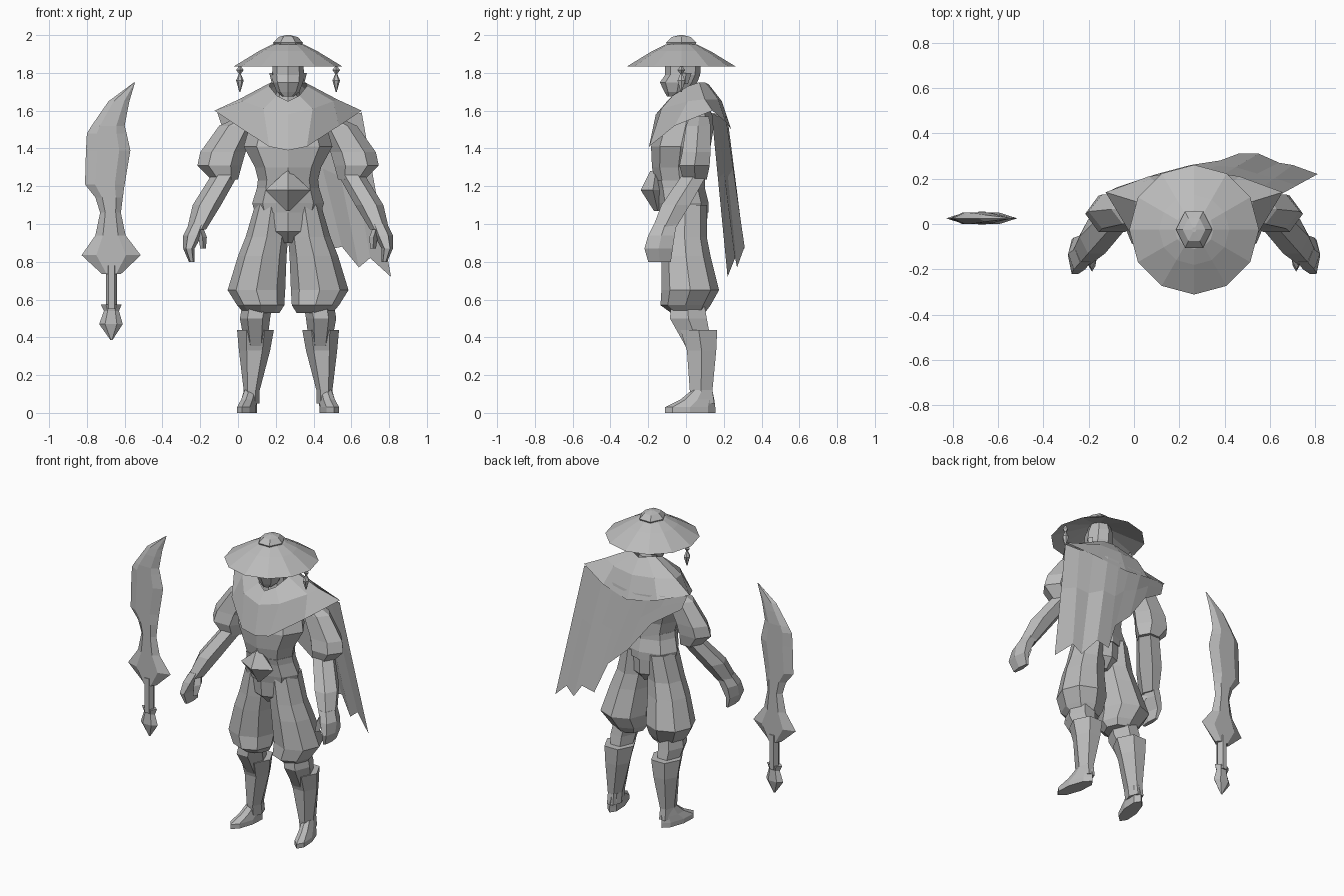
import bpy
import bmesh
from math import cos, sin, pi
from mathutils import Vector

default_cube = bpy.data.objects.get("Cube")
if default_cube:
    bpy.data.objects.remove(default_cube, do_unlink=True)

# One plain grey for everything
grey = bpy.data.materials.new("plain grey")
grey.use_nodes = True
colour = (.5, .5, .5, 1)
grey.diffuse_color = colour
grey.node_tree.nodes["Principled BSDF"].inputs["Base Color"].default_value = colour

MID = .265  # the figure stands to the left of the origin, the sword to the right


def skin(name, rows, closed=True, caps=True):
    """Join rows of points into a flat shaded surface, each row linked to the next."""
    bm = bmesh.new()
    rows = [[bm.verts.new(point) for point in row] for row in rows]
    count = len(rows[0])
    for low, high in zip(rows, rows[1:]):
        for i in range(count if closed else count - 1):
            j = (i + 1) % count
            bm.faces.new((low[i], low[j], high[j], high[i]))
    if caps:
        bm.faces.new(rows[0])
        bm.faces.new(rows[-1])
    bmesh.ops.recalc_face_normals(bm, faces=bm.faces)
    mesh = bpy.data.meshes.new(name)
    bm.to_mesh(mesh)
    bm.free()
    mesh.materials.append(grey)
    bpy.context.collection.objects.link(bpy.data.objects.new(name, mesh))


def ring(z, x, y):
    """A horizontal section: its height and its extent along x and y."""
    return z, x, y


def wide(z, half, y):
    """A section centred on the figure."""
    return ring(z, (MID - half, MID + half), y)


def section(z, x, y, sides, flip, splay):
    """Polygon that fills the given extent, turned out by splay, optionally mirrored."""
    corners = [(cos(2 * pi * i / sides), sin(2 * pi * i / sides)) for i in range(sides)]
    tall = max(c[1] for c in corners)
    points = []
    for u, v in corners:
        py = (y[0] + y[1]) / 2 + v / tall * (y[1] - y[0]) / 2
        px = (x[0] + x[1]) / 2 + u * (x[1] - x[0]) / 2 + splay * py
        points.append(Vector((2 * MID - px if flip else px, py, z)))
    return points


def loft(name, rings, sides=8, flip=False, splay=0):
    skin(name, [section(*r, sides, flip, splay) for r in rings])


def pair(name, rings, sides=6, splay=0):
    """A limb part on the right, and its mirrored copy on the left."""
    loft("right_" + name, rings, sides, False, splay)
    loft("left_" + name, rings, sides, True, splay)


def turned(name, profile, sides, x=MID, y=-.025):
    """Revolve (radius, height) pairs around an upright axis."""
    loft(name, [ring(z, (x - r, x + r), (y - r, y + r)) for r, z in profile], sides)


# Straw hat with a hollow underside, and its cap
turned("hat", [(.03, 1.93), (.15, 1.885), (.286, 1.835), (.155, 1.915), (.085, 1.95), (.03, 1.96)], sides=12)
turned("hat_cap", [(.07, 1.94), (.08, 1.96), (.05, 1.99), (.01, 2)], sides=6)

# Tassels hanging from the rim
for side, label in ((-1, "right"), (1, "left")):
    place = MID + side * .255
    turned(label + "_tassel_bead", [(.002, 1.84), (.02, 1.815), (.002, 1.79)], 4, x=place)
    turned(label + "_tassel", [(.003, 1.8), (.02, 1.76), (.003, 1.7)], 6, x=place)

# Head, ears and neck
loft("head", [wide(1.675, half=.03, y=(-.1, -.04)),
              wide(1.7, half=.06, y=(-.115, .02)),
              wide(1.75, half=.08, y=(-.138, .06)),
              wide(1.79, half=.085, y=(-.11, .075)),
              wide(1.86, half=.08, y=(-.11, .08)),
              wide(1.92, half=.06, y=(-.08, .06))])
pair("ear", [ring(1.74, x=(.18, .2), y=(-.02, .01)),
             ring(1.8, x=(.165, .2), y=(-.03, .03))], sides=4)
loft("neck", [wide(1.55, half=.09, y=(-.07, .1)),
              wide(1.73, half=.055, y=(-.05, .08))])

# Torso, flaring at the waist skirt
loft("torso", [wide(1.2, half=.15, y=(-.16, .1)),
               wide(1.3, half=.175, y=(-.18, .1)),
               wide(1.41, half=.235, y=(-.185, .13)),
               wide(1.53, half=.2, y=(-.15, .15)),
               wide(1.6, half=.12, y=(-.1, .13))])
loft("waist_skirt", [wide(1.06, half=.175, y=(-.14, .12)),
                     wide(1.11, half=.19, y=(-.15, .12)),
                     wide(1.19, half=.165, y=(-.16, .1)),
                     wide(1.23, half=.16, y=(-.17, .1))])
loft("belt_buckle", [wide(1.07, half=.01, y=(-.17, -.13)),
                     wide(1.18, half=.12, y=(-.24, -.11)),
                     wide(1.28, half=.01, y=(-.19, -.13))], sides=4)

# Baggy trousers
loft("trouser_seat", [wide(.9, half=.03, y=(-.07, .06)),
                      wide(.96, half=.13, y=(-.13, .11)),
                      wide(1.1, half=.17, y=(-.14, .115))])
pair("trouser_leg", [ring(.53, x=(.03, .22), y=(-.08, .1)),
                     ring(.57, x=(-.005, .245), y=(-.135, .13)),
                     ring(.65, x=(-.055, .25), y=(-.13, .175)),
                     ring(.83, x=(0, .257), y=(-.13, .13)),
                     ring(.93, x=(.04, .265), y=(-.125, .11)),
                     ring(1.1, x=(.09, .265), y=(-.12, .11))], sides=8)

# Lower legs, shin guards and feet
pair("knee", [ring(.34, x=(.04, .15), y=(.005, .14)),
              ring(.5, x=(.01, .17), y=(-.085, .11)),
              ring(.56, x=(.02, .18), y=(-.08, .1))])
pair("shin_guard", [ring(.05, x=(.03, .115), y=(.03, .15)),
                    ring(.12, x=(.03, .115), y=(.02, .14)),
                    ring(.33, x=(.005, .17), y=(.005, .16)),
                    ring(.44, x=(-.005, .19), y=(-.03, .165))])
pair("foot", [ring(0, x=(-.005, .09), y=(-.11, .155)),
              ring(.03, x=(-.005, .09), y=(-.11, .155)),
              ring(.07, x=(.005, .09), y=(-.03, .15)),
              ring(.12, x=(.015, .09), y=(.03, .14))], sides=8, splay=.2)

# Puffed sleeves, forearms and curled hands
pair("sleeve", [ring(1.235, x=(-.14, 0), y=(-.015, .11)),
                ring(1.31, x=(-.215, .02), y=(-.035, .125)),
                ring(1.38, x=(-.2, .04), y=(-.02, .13)),
                ring(1.52, x=(-.1, .1), y=(0, .13)),
                ring(1.57, x=(.01, .14), y=(.02, .12))])
pair("forearm", [ring(.97, x=(-.27, -.17), y=(-.18, -.06)),
                 ring(1.1, x=(-.24, -.09), y=(-.13, .02)),
                 ring(1.26, x=(-.14, 0), y=(-.02, .11))])
pair("hand", [ring(.8, x=(-.26, -.23), y=(-.2, -.08)),
              ring(.87, x=(-.29, -.23), y=(-.22, -.07)),
              ring(.94, x=(-.29, -.19), y=(-.2, -.06)),
              ring(1, x=(-.26, -.17), y=(-.17, -.05))])
pair("thumb", [ring(.87, x=(-.2, -.17), y=(-.21, -.16)),
               ring(.93, x=(-.21, -.165), y=(-.2, -.11)),
               ring(.97, x=(-.22, -.18), y=(-.17, -.1))], sides=4)


def both_sides(half):
    """Close a half outline, given from front to back, by mirroring it."""
    right = [(MID - d, y, z) for d, y, z in half]
    left = [(MID + d, y, z) for d, y, z in half[-2:0:-1]]
    return right + left


# Pointed shoulder mantle, hanging from a standing collar
collar = [(0, -.1, 1.65), (.06, -.07, 1.68), (.1, .01, 1.73), (.09, .07, 1.75), (.05, .1, 1.75), (0, .12, 1.74)]
shoulder = [(0, -.16, 1.58), (.13, -.13, 1.61), (.24, .01, 1.65), (.26, .1, 1.66), (.15, .17, 1.66), (0, .19, 1.65)]
hem = [(0, -.2, 1.39), (.1, -.195, 1.41), (.27, -.06, 1.52), (.39, .14, 1.6), (.2, .21, 1.54), (0, .24, 1.5)]
skin("shoulder_mantle", [both_sides(r) for r in (collar, shoulder, hem)], caps=False)

# Ragged cape, falling longest over the left side
top = [(.655, .135, 1.59), (.57, .165, 1.57), (.48, .19, 1.57), (.38, .21, 1.57), (.3, .22, 1.56),
       (.22, .22, 1.55), (.12, .21, 1.56), (.02, .18, 1.57), (-.11, .145, 1.59)]
edge = [(.81, .22, .72), (.7, .26, .82), (.64, .27, .77), (.55, .31, .88), (.46, .31, .86),
        (.38, .28, 1.06), (.25, .26, 1.18), (.1, .22, 1.38), (-.08, .16, 1.5)]
levels = [[Vector(a).lerp(Vector(b), t) for a, b in zip(top, edge)] for t in (0, .4, 1)]
skin("cape", levels, closed=False, caps=False)

# Broad curved sword, standing apart on the right
SWORD_Y = .025


def blade(z, left, right, thick=.025):
    return ring(z, (left, right), (SWORD_Y - thick, SWORD_Y + thick))


loft("sword_blade", [blade(.735, -.72, -.62), blade(.835, -.828, -.515),
                     blade(.94, -.755, -.595), blade(1.06, -.73, -.62),
                     blade(1.14, -.755, -.61), blade(1.21, -.81, -.6),
                     blade(1.39, -.805, -.57), blade(1.48, -.8, -.59),
                     blade(1.52, -.775, -.6), blade(1.6, -.72, -.585, thick=.02),
                     blade(1.65, -.685, -.575, thick=.015),
                     blade(1.75, -.55, -.545, thick=.002)], sides=6)
turned("sword_grip", [(.03, .55), (.03, .78)], sides=6, x=-.67, y=SWORD_Y)
loft("sword_pommel", [blade(.385, -.675, -.665, thick=.002), blade(.47, -.735, -.61),
                      blade(.54, -.71, -.63, thick=.02), blade(.575, -.727, -.616)], sides=6)
